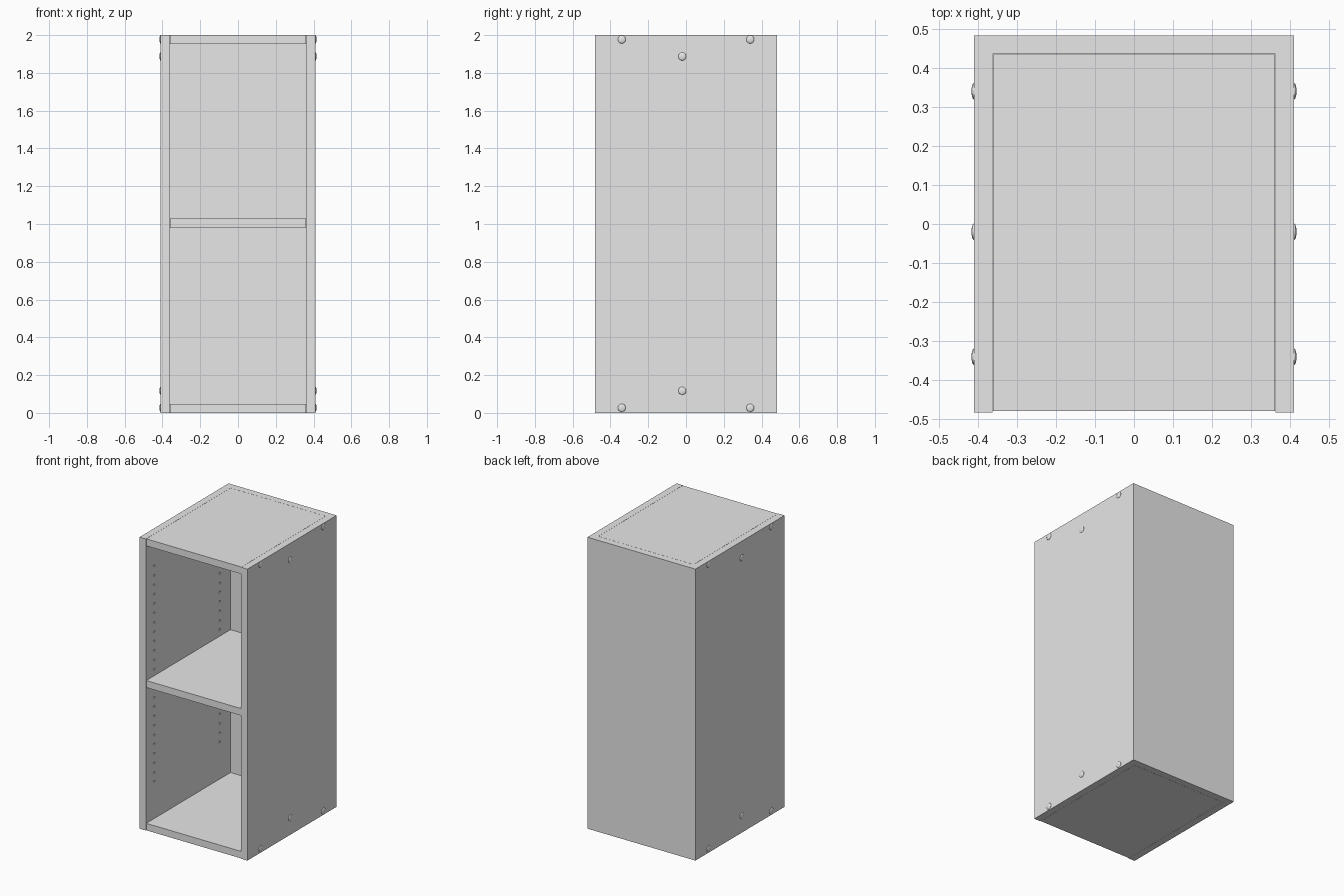
import bpy, bmesh, math
from mathutils import Matrix, Vector

if "Cube" in bpy.data.objects:
    bpy.data.objects.remove(bpy.data.objects["Cube"])

W, D, H, T = 0.41, 0.483, 2.0, 0.048   # half width, half depth, height, board thickness
IX, IY = W - T, D - T                  # inner faces of the carcass

grey = bpy.data.materials.new("light grey")
grey.diffuse_color = (0.8, 0.8, 0.8, 1)
grey.use_nodes = True
grey.node_tree.nodes["Principled BSDF"].inputs["Base Color"].default_value = grey.diffuse_color


def finish(name, bm):
    bmesh.ops.recalc_face_normals(bm, faces=bm.faces[:])
    me = bpy.data.meshes.new(name)
    bm.to_mesh(me)
    bm.free()
    me.materials.append(grey)
    ob = bpy.data.objects.new(name, me)
    bpy.context.collection.objects.link(ob)
    return ob


def board(name, x0, x1, y0, y1, z0, z1):
    bm = bmesh.new()
    bmesh.ops.create_cube(bm, size=1)
    for v in bm.verts:
        v.co = Vector((x1 if v.co.x > 0 else x0,
                       y1 if v.co.y > 0 else y0,
                       z1 if v.co.z > 0 else z0))
    return finish(name, bm)


# U-shaped carcass: two sides and the back
bm = bmesh.new()
outline = [(-W, -D), (-IX, -D), (-IX, IY), (IX, IY), (IX, -D), (W, -D), (W, D), (-W, D)]
face = bm.faces.new([bm.verts.new((x, y, 0)) for x, y in outline])
up = bmesh.ops.extrude_face_region(bm, geom=[face])
bmesh.ops.translate(bm, vec=(0, 0, H),
                    verts=[g for g in up["geom"] if isinstance(g, bmesh.types.BMVert)])
carcass = finish("carcass_sides_and_back", bm)

# Shelf pin holes in the inner side walls
bm = bmesh.new()
for side in (-1, 1):
    for y in (-0.39, 0.32):
        for i in range(24):
            m = Matrix.Translation((side * IX, y, 0.3 + i * 0.0643)) @ Matrix.Rotation(math.pi / 2, 4, 'Y')
            bmesh.ops.create_cone(bm, cap_ends=True, segments=10, radius1=0.007,
                                  radius2=0.007, depth=0.04, matrix=m)
cutter = finish("pin_hole_cutter", bm)
cutter.hide_render = True
cutter.hide_viewport = True
cutter.display_type = 'WIRE'
mod = carcass.modifiers.new("pin holes", 'BOOLEAN')
mod.operation = 'DIFFERENCE'
mod.solver = 'EXACT'
mod.object = cutter

# Top, bottom and middle shelf, with a hairline joint to the carcass
G = 0.001
for name, z0, z1 in (("top_board", H - T, H), ("bottom_board", 0, T), ("middle_shelf", 0.98, 1.028)):
    board(name, -IX + G, IX - G, -D + 0.004, IY - G, z0, z1)

# Domed screw heads on both outer sides
spots = [(y, z) for y in (-0.34, 0.34) for z in (0.027, 1.977)] + [(-0.02, 0.117), (-0.02, 1.887)]
for side, label in ((-1, "left"), (1, "right")):
    bm = bmesh.new()
    for y, z in spots:
        m = Matrix.Translation((side * W, y, z)) @ Matrix.Diagonal((0.006, 0.021, 0.021, 1))
        bmesh.ops.create_uvsphere(bm, u_segments=16, v_segments=10, radius=1, matrix=m)
    for f in bm.faces:
        f.smooth = True
    finish(label + "_screw_heads", bm)
